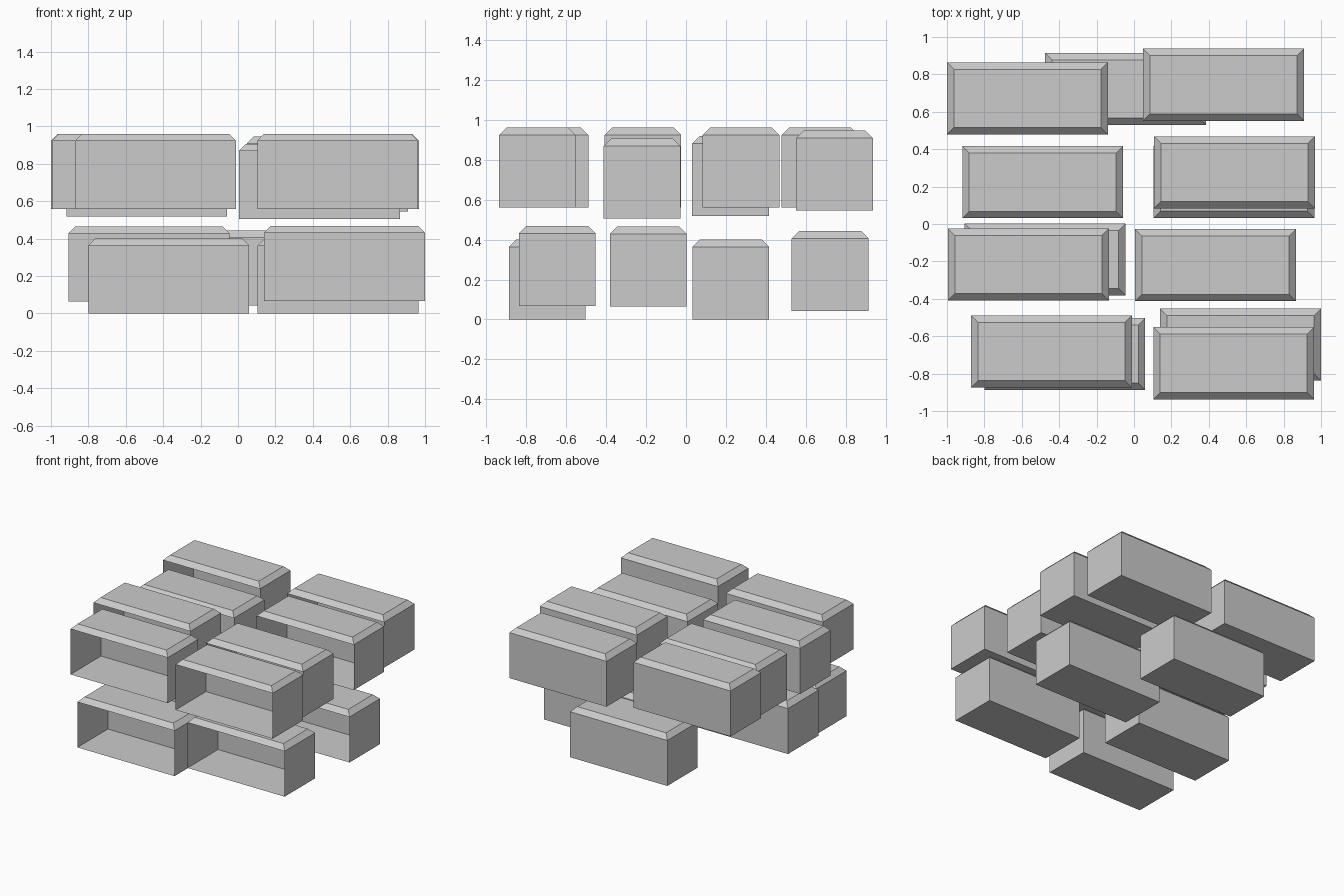
import bpy
import bmesh
from mathutils import Matrix, Vector

if "Cube" in bpy.data.objects:
    bpy.data.objects.remove(bpy.data.objects["Cube"])

L, W, H, C = 0.86, 0.385, 0.401, 0.037   # block length, depth, height, chamfer


def block_mesh():
    """Thin-walled block: chamfered top rim, open on the front side."""
    bm = bmesh.new()
    body = H - C
    bmesh.ops.create_cube(bm, size=1, matrix=Matrix.Translation((L / 2, W / 2, body / 2))
                          @ Matrix.Diagonal((L, W, body, 1)))
    top = next(f for f in bm.faces if f.normal.z > 0.9)
    front = next(f for f in bm.faces if f.normal.y < -0.9)
    # chamfer: inset the top and raise it
    bmesh.ops.inset_region(bm, faces=[top], thickness=C, use_even_offset=True)
    bmesh.ops.translate(bm, verts=top.verts[:], vec=Vector((0, 0, C)))
    # open front
    bmesh.ops.delete(bm, geom=[front], context='FACES_ONLY')
    mesh = bpy.data.meshes.new("block")
    bm.to_mesh(mesh)
    bm.free()
    return mesh


# left-front-bottom corner of every block
layers = {
    "lower_block": [(-0.475, 0.53, 0.043), (0.105, 0.032, 0.0), (-0.905, -0.382, 0.065),
                    (-0.80, -0.888, 0.0), (0.14, -0.838, 0.068)],
    "upper_block": [(-1.0, 0.479, 0.56), (0.048, 0.552, 0.545), (-0.918, 0.031, 0.518),
                    (0.107, 0.083, 0.56), (-0.995, -0.409, 0.56), (0.005, -0.413, 0.505),
                    (-0.871, -0.874, 0.56), (0.103, -0.937, 0.56)],
}

shared = block_mesh()
for name, corners in layers.items():
    for i, corner in enumerate(corners, 1):
        ob = bpy.data.objects.new(f"{name}_{i}", shared)
        ob.location = corner
        bpy.context.collection.objects.link(ob)
